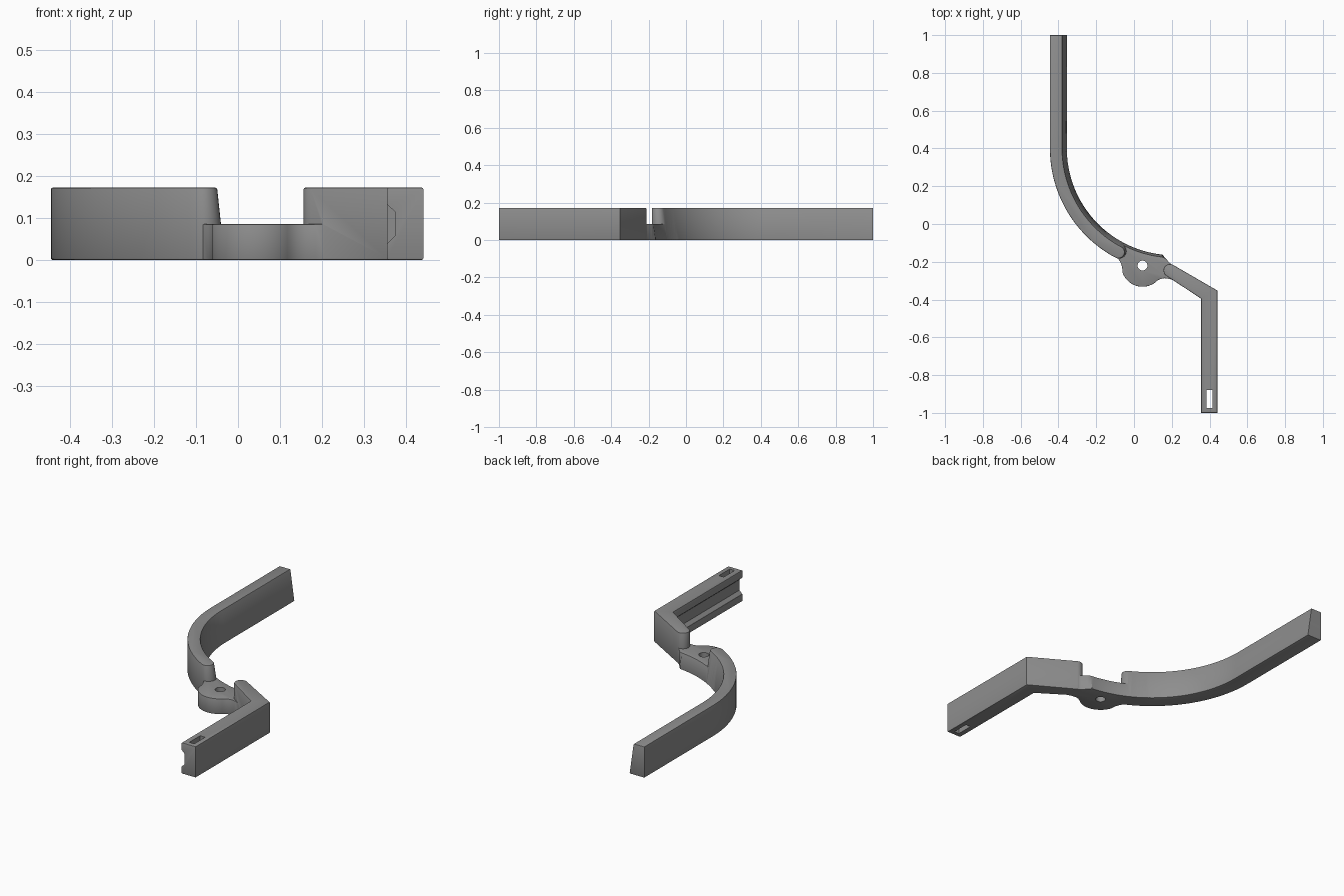
import bpy, bmesh, math
from mathutils import Vector

if "Cube" in bpy.data.objects:
    bpy.data.objects.remove(bpy.data.objects["Cube"])

H = 0.172          # full height of the arms
PLATE = 0.085      # height of the pivot plate
B = 0.004          # edge softening
C = (0.21, 0.40)   # centre of the curved arm

mat = bpy.data.materials.new("cast grey")
mat.diffuse_color = (0.27, 0.27, 0.27, 1)
mat.use_nodes = True
mat.node_tree.nodes["Principled BSDF"].inputs["Base Color"].default_value = mat.diffuse_color


def arc(c, r, a0, a1, n):
    return [(c[0] + r * math.cos(math.radians(a0 + (a1 - a0) * i / n)),
             c[1] + r * math.sin(math.radians(a0 + (a1 - a0) * i / n))) for i in range(n + 1)]


def inset(pts, d):
    """Move a counter-clockwise outline inwards by d."""
    out = []
    for i, p in enumerate(pts):
        p = Vector(p)
        e0 = (p - Vector(pts[i - 1])).normalized()
        e1 = (Vector(pts[(i + 1) % len(pts)]) - p).normalized()
        n0, n1 = Vector((-e0.y, e0.x)), Vector((-e1.y, e1.x))
        out.append(p + (n0 + n1) * d / max(1 + n0.dot(n1), 0.3))
    return out


def loft(name, bottom, top, z0, z1, b=B):
    """Solid between two matching outlines, with softened rims."""
    def mix(t):
        return [Vector(p).lerp(Vector(q), t) for p, q in zip(bottom, top)]
    t = b / (z1 - z0)
    levels = [(z0, mix(0)), (z1, mix(1))]
    if b:
        levels = [(z0, inset(mix(0), b)), (z0 + b * 0.3, inset(mix(t * 0.3), b * 0.3)),
                  (z0 + b, mix(t)), (z1 - b, mix(1 - t)),
                  (z1 - b * 0.3, inset(mix(1 - t * 0.3), b * 0.3)), (z1, inset(mix(1), b))]
    bm = bmesh.new()
    rings = [[bm.verts.new((p[0], p[1], z)) for p in ring] for z, ring in levels]
    n = len(bottom)
    for lo, hi in zip(rings, rings[1:]):
        for i in range(n):
            j = (i + 1) % n
            bm.faces.new((lo[i], lo[j], hi[j], hi[i]))
    bm.faces.new(rings[0][::-1])
    bm.faces.new(rings[-1])
    bmesh.ops.recalc_face_normals(bm, faces=bm.faces)
    me = bpy.data.meshes.new(name)
    bm.to_mesh(me)
    bm.free()
    me.materials.append(mat)
    ob = bpy.data.objects.new(name, me)
    bpy.context.collection.objects.link(ob)
    return ob


def combine(target, other, op):
    m = target.modifiers.new(op, "BOOLEAN")
    m.operation, m.solver, m.object = op, "EXACT", other
    bpy.context.view_layer.objects.active = target
    bpy.ops.object.modifier_apply(modifier=m.name)
    bpy.data.objects.remove(other)


# Curved arm: straight run, quarter bend and round tip, inner wall leaning
def arm_outline(inner):
    outer, end = 0.655, 242
    mid, r = (outer + inner) / 2, (outer - inner) / 2
    a = math.radians(end)
    tip = (C[0] + mid * math.cos(a), C[1] + mid * math.sin(a))
    return ([(C[0] - inner, 1.0), (C[0] - outer, 1.0)] + arc(C, outer, 180, end, 32)
            + arc(tip, r, end, end + 180, 12)[1:-1] + arc(C, inner, end, 180, 32))


body = loft("lever_body", arm_outline(0.565), arm_outline(0.590), 0, H)


# Low pivot plate with round boss
def plate_outline(inner):
    return (arc(C, 0.650, 232, 243, 6) + [(-0.071, -0.205), (-0.063, -0.228)]
            + arc((0.045, -0.22), 0.112, 200, 315, 24)
            + [(0.140, -0.291), (0.160, -0.287), (0.185, -0.290), (0.25, -0.312), (0.26, -0.255),
               (0.19, -0.207), (0.168, -0.183)] + arc(C, inner, 264, 232, 16))


plate = loft("pivot_plate", plate_outline(0.565), plate_outline(0.5774), 0, PLATE, 0.002)

# Bent handle with round tip
handle_pts = ([(0.355, -1), (0.441, -1), (0.441, -0.352)]
              + arc((0.19, -0.246), 0.034, 60, 240, 14) + [(0.355, -0.395)])
handle = loft("handle", handle_pts, handle_pts, 0, H)
combine(body, plate, "UNION")
combine(body, handle, "UNION")

# Pivot hole and end slot
hole = arc((0.045, -0.22), 0.026, 0, 345, 23)
combine(body, loft("hole_cutter", hole, hole, -0.1, 0.3, 0), "DIFFERENCE")
slot = [(0.385, -0.975), (0.415, -0.975), (0.415, -0.88), (0.385, -0.88)]
combine(body, loft("slot_cutter", slot, slot, -0.1, 0.3, 0), "DIFFERENCE")

# Groove along the inner side of the handle
groove = [(0.33, 0.04), (0.356, 0.04), (0.373, 0.057), (0.373, 0.115), (0.356, 0.131), (0.33, 0.131)]
cutter = loft("groove_cutter", groove, groove, 0.40, 1.05, 0)
for v in cutter.data.vertices:
    x, z, d = v.co
    v.co = (x, -d, z)
bm = bmesh.new()
bm.from_mesh(cutter.data)
bmesh.ops.recalc_face_normals(bm, faces=bm.faces)
bm.to_mesh(cutter.data)
bm.free()
combine(body, cutter, "DIFFERENCE")

# Smooth curves, keep edges sharp
body.select_set(True)
bpy.context.view_layer.objects.active = body
bpy.ops.object.shade_smooth_by_angle(angle=math.radians(30))
